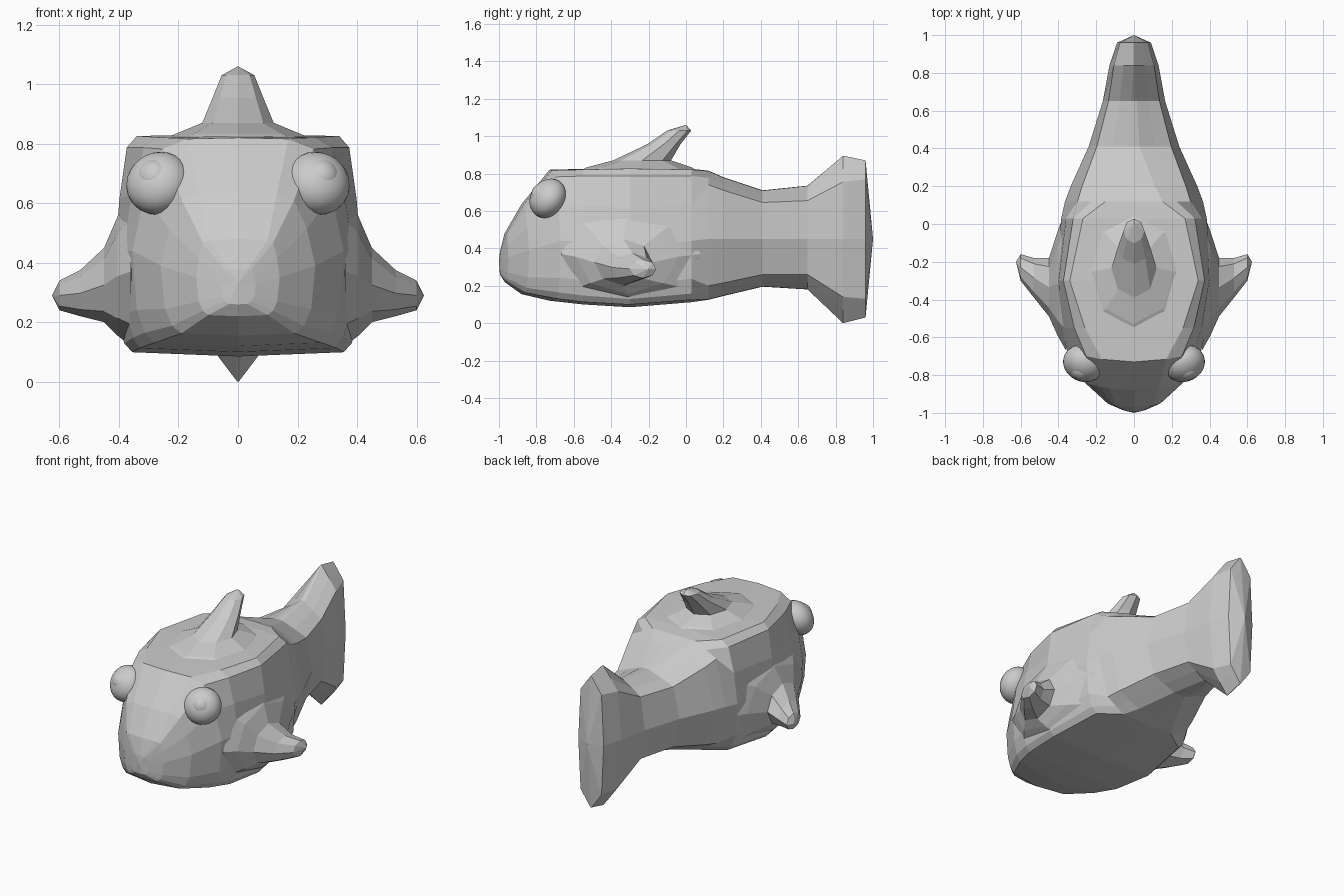
import bpy, bmesh, math
from mathutils import Vector, Matrix

if "Cube" in bpy.data.objects:
    bpy.data.objects.remove(bpy.data.objects["Cube"])

grey = bpy.data.materials.new("fish_grey")
grey.diffuse_color = (0.6, 0.6, 0.6, 1)
grey.use_nodes = True
grey.node_tree.nodes["Principled BSDF"].inputs["Base Color"].default_value = grey.diffuse_color


def finish(name, bm):
    bmesh.ops.remove_doubles(bm, verts=bm.verts, dist=0.0005)
    bmesh.ops.recalc_face_normals(bm, faces=bm.faces)
    me = bpy.data.meshes.new(name)
    bm.to_mesh(me)
    bm.free()
    me.materials.append(grey)
    ob = bpy.data.objects.new(name, me)
    bpy.context.collection.objects.link(ob)
    return ob


def loft(name, rings, start, end):
    """Skin closed rings and close both ends with a fan to a point."""
    bm = bmesh.new()
    loops = [[bm.verts.new(p) for p in r] for r in rings]
    n = len(loops[0])
    for a, b in zip(loops, loops[1:]):
        for i in range(n):
            j = (i + 1) % n
            bm.faces.new((a[i], a[j], b[j], b[i]))
    for loop, tip in ((loops[0], start), (loops[-1], end)):
        c = bm.verts.new(tip)
        for i in range(n):
            bm.faces.new((loop[i], loop[(i + 1) % n], c))
    return finish(name, bm)


def body_ring(y, zt, zb, wt, wm, wb, zm, curve, roof):
    """Boxy cross-section in front (roof 0); ridged top and keel of height roof at the back."""
    up, dn = zt - zm, zm - zb
    if roof:
        ws = 0.82 * wm
        half = [(wt, zt - 0.002), ((wt + ws) / 2, zt - roof / 2), (ws, zt - roof), (wm, zm),
                (ws, zb + roof), ((wb + ws) / 2, zb + roof / 2), (wb, zb + 0.002)]
    else:
        half = [(wt, zt - 0.004),
                (wt + 0.45 * (wm - wt), zt - 0.1 * up),
                (wt + 0.78 * (wm - wt), zt - 0.5 * up),
                (wm, zm),
                (wb + 0.8 * (wm - wb), zb + 0.38 * dn),
                (wb + 0.45 * (wm - wb), zb + 0.14 * dn),
                (wb, zb + 0.04 * wb)]
    pts = [(0, zt)] + half + [(0, zb)] + [(-x, z) for x, z in reversed(half)]
    return [Vector((x, y + curve * (x / wm) ** 2, z)) for x, z in pts]


# Body and tail: y, top, bottom, half widths top / middle / bottom, middle z, curve, roof
stations = [
    (-0.995, 0.38, 0.26, 0.03, 0.06, 0.03, 0.33, 0.01, 0),
    (-0.97, 0.48, 0.22, 0.10, 0.14, 0.10, 0.35, 0.02, 0),
    (-0.88, 0.635, 0.155, 0.13, 0.26, 0.19, 0.39, 0.04, 0),
    (-0.73, 0.82, 0.12, 0.17, 0.355, 0.28, 0.44, 0.06, 0),
    (-0.55, 0.825, 0.10, 0.26, 0.385, 0.33, 0.44, 0, 0),
    (-0.30, 0.83, 0.085, 0.34, 0.415, 0.355, 0.40, 0, 0),
    (0.03, 0.825, 0.112, 0.27, 0.385, 0.31, 0.44, 0, 0),
    (0.12, 0.815, 0.125, 0.15, 0.365, 0.18, 0.45, 0, 0.075),
    (0.20, 0.78, 0.145, 0.11, 0.335, 0.13, 0.45, 0, 0.07),
    (0.41, 0.71, 0.195, 0.03, 0.24, 0.04, 0.45, 0, 0.065),
    (0.65, 0.735, 0.18, 0.015, 0.165, 0.015, 0.45, 0, 0.08),
    (0.84, 0.895, 0.0, 0.004, 0.13, 0.004, 0.45, 0, 0.14),
    (0.96, 0.87, 0.03, 0.004, 0.09, 0.004, 0.45, 0, 0.10),
]
loft("body", [body_ring(*s) for s in stations], (0, -1, 0.33), (0, 1, 0.45))


def oval(n, ca, ra, cb, rb):
    return [(ca + ra * math.cos(2 * math.pi * i / n), cb + rb * math.sin(2 * math.pi * i / n))
            for i in range(n)]


# Dorsal fin: z, front y, back y, half width
dorsal = [(0.80, -0.60, 0.08, 0.29), (0.833, -0.53, 0.03, 0.21), (0.87, -0.39, -0.08, 0.12),
          (0.955, -0.21, -0.03, 0.085), (1.03, -0.10, 0.028, 0.055)]
rings = [[Vector((x, y, z)) for x, y in oval(8, 0, w, (a + b) / 2, (b - a) / 2)]
         for z, a, b, w in dorsal]
loft("dorsal_fin", rings, (0, -0.3, 0.80), (0, 0, 1.06))

# Side fins: x, front y, back y, bottom z, top z
side_fin = [(0.36, -0.67, 0.08, 0.12, 0.62), (0.405, -0.59, -0.04, 0.155, 0.555),
            (0.45, -0.49, -0.18, 0.20, 0.45), (0.53, -0.39, -0.18, 0.22, 0.375),
            (0.60, -0.30, -0.16, 0.24, 0.34)]
# Eyes: flattened ball facing out, forward and up, with a bulging pupil
for side, s in (("right", 1), ("left", -1)):
    rings = [[Vector((s * x, y, z)) for y, z in
              oval(8, (a + b) / 2, (b - a) / 2, (lo + hi) / 2, (hi - lo) / 2)]
             for x, a, b, lo, hi in side_fin]
    loft(side + "_side_fin", rings, (s * 0.34, -0.3, 0.36), (s * 0.625, -0.2, 0.29))

    look = Vector((s * 0.27, -0.62, 0.42)).normalized()
    rot = look.to_track_quat('Z', 'Y').to_matrix().to_4x4()
    centre = Vector((s * 0.267, -0.738, 0.667))
    for part, r, flat, off in (("eye", 0.111, 0.09, 0.0), ("pupil", 0.056, 0.045, 0.052)):
        bm = bmesh.new()
        m = Matrix.Translation(centre + look * off) @ rot @ Matrix.Diagonal((r, r, flat, 1))
        bmesh.ops.create_uvsphere(bm, u_segments=24, v_segments=14, radius=1, matrix=m)
        ob = finish(side + "_" + part, bm)
        for p in ob.data.polygons:
            p.use_smooth = True
